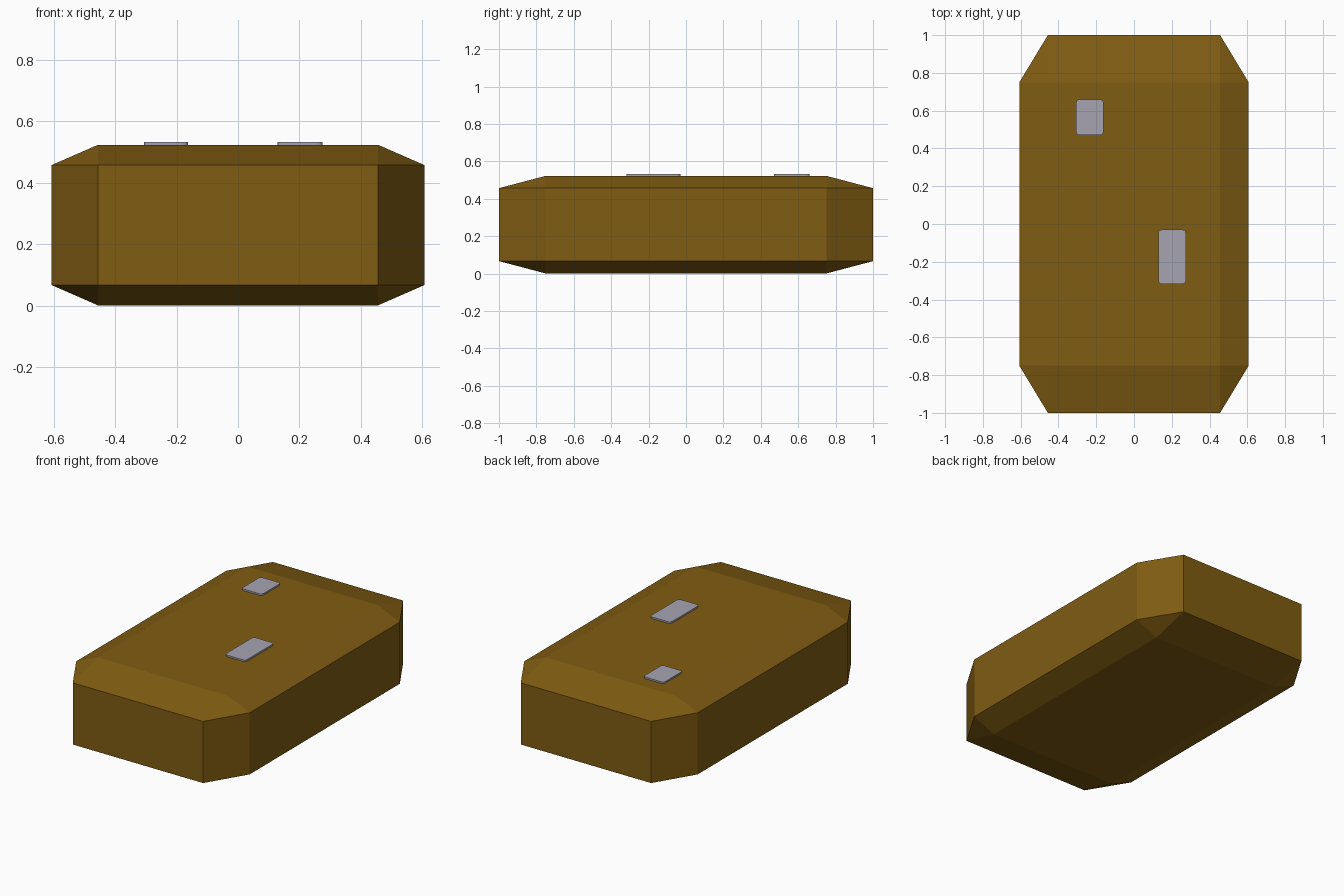
import bpy
import bmesh
import math
from itertools import product
from mathutils import Vector

cube = bpy.data.objects.get("Cube")
if cube:
    bpy.data.objects.remove(cube, do_unlink=True)


def make_material(name, color):
    mat = bpy.data.materials.new(name)
    mat.use_nodes = True
    mat.diffuse_color = color
    bsdf = mat.node_tree.nodes["Principled BSDF"]
    bsdf.inputs["Base Color"].default_value = color
    bsdf.inputs["Roughness"].default_value = 0.8
    return mat


def add_object(name, bm, mat):
    bmesh.ops.recalc_face_normals(bm, faces=bm.faces)
    mesh = bpy.data.meshes.new(name)
    bm.to_mesh(mesh)
    bm.free()
    mesh.materials.append(mat)
    obj = bpy.data.objects.new(name, mesh)
    bpy.context.collection.objects.link(obj)
    return obj


brown = make_material("brown", (0.216, 0.107, 0.006, 1))
grey = make_material("pale grey", (0.38, 0.37, 0.44, 1))

# Chamfered body: hull of a block whose edges are cut back on all sides
outer = Vector((0.607, 1.0, 0.261))
inner = Vector((0.456, 0.75, 0.195))
bm = bmesh.new()
for sx, sy, sz in product((-1, 1), repeat=3):
    for x, y, z in ((inner.x, inner.y, outer.z),
                    (inner.x, outer.y, inner.z),
                    (outer.x, inner.y, inner.z)):
        bm.verts.new((sx * x, sy * y, sz * z + 0.262))
bmesh.ops.convex_hull(bm, input=bm.verts)
bmesh.ops.dissolve_limit(bm, angle_limit=math.radians(1),
                         verts=bm.verts, edges=bm.edges)
add_object("body", bm, brown)


# Thin plates with rounded corners on the top face
def add_plate(name, x, y, width, length):
    bm = bmesh.new()
    bmesh.ops.create_cube(bm, size=1)
    bmesh.ops.scale(bm, vec=(width, length, 0.012), verts=bm.verts)
    bmesh.ops.translate(bm, vec=(x, y, 0.527), verts=bm.verts)
    uprights = [e for e in bm.edges
                if abs(e.verts[0].co.z - e.verts[1].co.z) > 0.001]
    bmesh.ops.bevel(bm, geom=uprights, offset=0.018, segments=3,
                    profile=0.5, affect='EDGES')
    add_object(name, bm, grey)


add_plate("rear_plate", -0.234, 0.565, 0.144, 0.19)
add_plate("front_plate", 0.202, -0.174, 0.146, 0.288)
